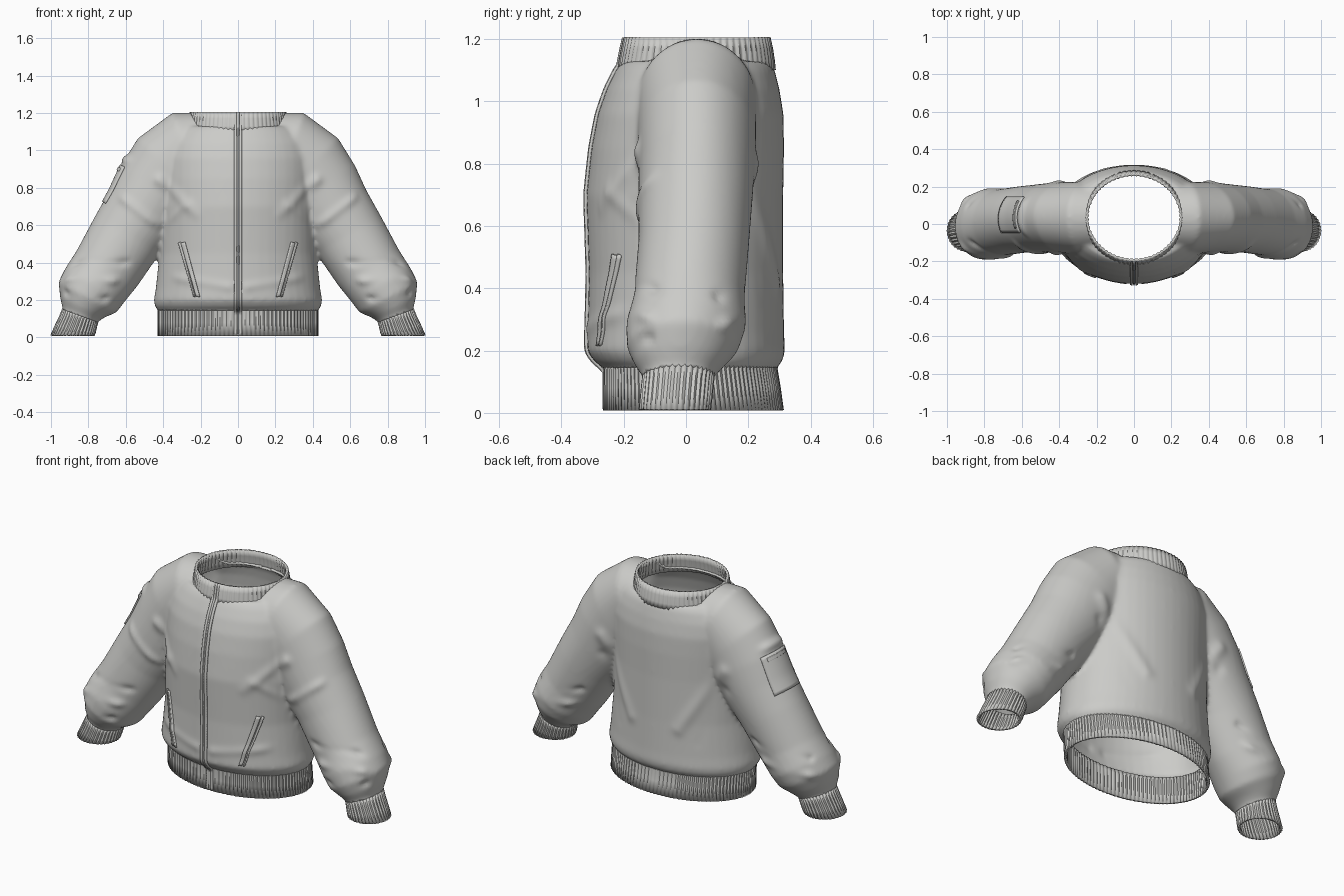
import bpy, bmesh
from math import sin, cos, pi, radians, exp, hypot
from mathutils import Vector
from mathutils.bvhtree import BVHTree
from mathutils.geometry import intersect_point_line

if "Cube" in bpy.data.objects:
    bpy.data.objects.remove(bpy.data.objects["Cube"])

fabric = bpy.data.materials.new("light_grey_fabric")
fabric.use_nodes = True
GREY = (0.6, 0.6, 0.58, 1)
fabric.diffuse_color = GREY
fabric.node_tree.nodes["Principled BSDF"].inputs["Base Color"].default_value = GREY


def add_object(name, bm, thickness=0, offset=0):
    """Turn a bmesh into a smooth shaded object, optionally thickened."""
    mesh = bpy.data.meshes.new(name)
    bm.to_mesh(mesh)
    bm.free()
    mesh.materials.clear()
    mesh.materials.append(fabric)
    obj = bpy.data.objects.new(name, mesh)
    bpy.context.collection.objects.link(obj)
    if thickness:
        solid = obj.modifiers.new("Thickness", "SOLIDIFY")
        solid.thickness, solid.offset = thickness, offset
    bpy.ops.object.select_all(action="DESELECT")
    obj.select_set(True)
    bpy.context.view_layer.objects.active = obj
    bpy.ops.object.shade_smooth_by_angle(angle=radians(45))
    return obj


def loft(bm, rings, side=1, segments=48, ribs=0, depth=0.0, caps=False):
    """Skin elliptical rings: (x, y, z, downward tilt, normal radius, y radius)."""
    loops = []
    for x, y, z, tilt, rn, ry in rings:
        t = radians(tilt)
        loop = []
        for i in range(segments):
            a = 2 * pi * i / segments
            k = depth * cos(ribs * a)
            u, v = (rn + k) * cos(a), (ry + k) * sin(a)
            loop.append(bm.verts.new((side * (x + u * sin(t)), y + v, z + u * cos(t))))
        loops.append(loop)
    for a, b in zip(loops, loops[1:]):
        for i in range(segments):
            j = (i + 1) % segments
            bm.faces.new((a[i], a[j], b[j], b[i]))
    if caps:
        bm.faces.new(loops[0])
        bm.faces.new(loops[-1])
    bmesh.ops.recalc_face_normals(bm, faces=bm.faces)


def flat_rings(rows):
    """Horizontal rings from (z, half width, front y, back y)."""
    return [(0, (f + b) / 2, z, 90, w, (b - f) / 2) for z, w, f, b in rows]


BODY = flat_rings([
    (0.10, 0.42, -0.255, 0.28), (0.145, 0.425, -0.265, 0.29), (0.165, 0.445, -0.295, 0.31),
    (0.20, 0.45, -0.318, 0.318), (0.26, 0.44, -0.316, 0.315), (0.45, 0.42, -0.312, 0.312),
    (0.70, 0.42, -0.32, 0.312), (0.85, 0.42, -0.304, 0.315), (0.96, 0.42, -0.283, 0.313),
    (1.04, 0.40, -0.255, 0.30), (1.10, 0.36, -0.225, 0.285), (1.13, 0.32, -0.205, 0.27)])

SLEEVE = [
    (0.08, 0.035, 1.0, 0, 0.205, 0.18), (0.28, 0.035, 1.005, 20, 0.208, 0.19),
    (0.36, 0.035, 0.89, 45, 0.248, 0.19), (0.42, 0.035, 0.80, 60, 0.238, 0.187),
    (0.50, 0.03, 0.68, 60, 0.215, 0.183), (0.59, 0.025, 0.55, 60, 0.20, 0.178),
    (0.70, 0.01, 0.37, 60, 0.188, 0.178), (0.765, 0.0, 0.28, 60, 0.182, 0.192),
    (0.805, -0.01, 0.215, 62, 0.175, 0.18), (0.832, -0.02, 0.16, 66, 0.13, 0.145),
    (0.843, -0.025, 0.118, 70, 0.10, 0.113), (0.86, -0.03, 0.07, 72, 0.10, 0.11)]

# Solid garment form, fused into one skin
bm = bmesh.new()
loft(bm, BODY, caps=True)
for s in (1, -1):
    loft(bm, SLEEVE, side=s, caps=True)
form = add_object("garment_form", bm)
remesh = form.modifiers.new("Fuse", "REMESH")
remesh.mode, remesh.voxel_size = "VOXEL", 0.0125
relax = form.modifiers.new("Relax", "SMOOTH")
relax.factor, relax.iterations = 0.5, 7
bpy.context.view_layer.update()
fused = form.evaluated_get(bpy.context.evaluated_depsgraph_get())
bm = bmesh.new()
bm.from_mesh(fused.to_mesh())
fused.to_mesh_clear()
bpy.data.objects.remove(form)

# Cloth folds: (start, end, width, height, sides)
BOTH = (1, -1)
FOLDS = [
    ((0.42, -0.15, 0.84), (0.24, -0.30, 0.66), 0.030, 0.014, BOTH),
    ((0.42, -0.15, 0.60), (0.27, -0.28, 0.72), 0.025, 0.012, BOTH),
    ((0.40, -0.18, 0.72), (0.30, -0.27, 0.76), 0.020, -0.012, BOTH),
    ((0.05, -0.31, 0.27), (0.40, -0.20, 0.33), 0.025, 0.007, BOTH),
    ((0.40, 0.22, 0.80), (0.16, 0.31, 0.42), 0.035, 0.012, BOTH),
    ((0.40, 0.22, 0.68), (0.28, 0.29, 0.35), 0.030, -0.010, BOTH),
    ((0.58, -0.16, 0.40), (0.90, -0.10, 0.40), 0.020, -0.010, BOTH),
    ((0.60, -0.18, 0.30), (0.95, -0.12, 0.31), 0.022, 0.012, BOTH),
    ((0.60, 0.18, 0.32), (0.95, 0.12, 0.28), 0.022, 0.012, BOTH),
    ((0.56, 0.18, 0.42), (0.88, 0.10, 0.37), 0.020, -0.010, BOTH),
    ((0.66, -0.18, 0.20), (0.93, -0.12, 0.24), 0.018, -0.010, BOTH),
    ((0.46, -0.15, 0.62), (0.64, -0.12, 0.76), 0.025, 0.010, BOTH),
    ((0.60, -0.08, 0.95), (0.60, 0.16, 0.95), 0.025, 0.014, (-1,)),
]
bm.normal_update()
moves = []
for v in bm.verts:
    lift = 0
    for a, b, width, height, sides in FOLDS:
        if (1 if v.co.x > 0 else -1) not in sides:
            continue
        p, a, b = Vector((abs(v.co.x), v.co.y, v.co.z)), Vector(a), Vector(b)
        near, t = intersect_point_line(p, a, b)
        near = a.lerp(b, min(1, max(0, t)))
        lift += height * exp(-((p - near).length / width) ** 2)
    moves.append((v, v.normal * lift))
for v, move in moves:
    v.co += move


def trim(inside, point, normal):
    """Cut the skin with a plane, only where inside() holds."""
    verts = [v for v in bm.verts if inside(v.co)]
    chosen = set(verts)
    edges = [e for e in bm.edges if all(v in chosen for v in e.verts)]
    faces = [f for f in bm.faces if all(v in chosen for v in f.verts)]
    bmesh.ops.bisect_plane(bm, geom=verts + edges + faces, plane_co=point,
                           plane_no=normal, clear_outer=True)


# Open the hem, the wrists and the neck
trim(lambda c: abs(c.x) < 0.52 and c.z < 0.25, (0, 0, 0.145), (0, 0, -1))
for s in (1, -1):
    trim(lambda c: s * c.x > 0.55 and c.z < 0.3, (s * 0.843, 0, 0.115), (s * 0.34, 0, -0.94))
NECK_Y, NECK_RX, NECK_RY = 0.035, 0.25, 0.235


def neck_distance(c):
    return hypot(c.x / NECK_RX, (c.y - NECK_Y) / NECK_RY)


bmesh.ops.delete(bm, geom=[f for f in bm.faces if f.calc_center_median().z > 0.9
                           and neck_distance(f.calc_center_median()) < 1], context="FACES")
for v in bm.verts:
    if v.is_boundary and v.co.z > 0.9:
        d = neck_distance(v.co)
        v.co.x /= d
        v.co.y = NECK_Y + (v.co.y - NECK_Y) / d
shell_bm = bm.copy()
add_object("jacket_shell", bm, 0.012, -1)

# Ribbed hem, collar and cuffs
HEM = flat_rings([(0.008, 0.422, -0.258, 0.306), (0.08, 0.422, -0.258, 0.296),
                  (0.14, 0.422, -0.258, 0.286), (0.165, 0.425, -0.262, 0.288)])
COLLAR = flat_rings([(1.10, 0.265, -0.212, 0.28), (1.13, 0.26, -0.208, 0.277),
                     (1.17, 0.255, -0.20, 0.271), (1.205, 0.25, -0.192, 0.263)])
CUFF = [(0.84, -0.023, 0.128, 70, 0.094, 0.108), (0.855, -0.028, 0.085, 74, 0.097, 0.108),
        (0.87, -0.032, 0.045, 80, 0.103, 0.108), (0.885, -0.036, 0.01, 90, 0.110, 0.108)]
surfaces = [BVHTree.FromBMesh(shell_bm)]
shell_bm.free()
for name, rings, side, ribs in (("hem_band", HEM, 1, 110), ("collar_band", COLLAR, 1, 64),
                                ("left_cuff", CUFF, 1, 36), ("right_cuff", CUFF, -1, 36)):
    bm = bmesh.new()
    loft(bm, rings, side, segments=ribs * 4, ribs=ribs, depth=0.0025)
    surfaces.append(BVHTree.FromBMesh(bm))
    add_object(name, bm, 0.012)


def patch(name, corners, direction, nu, nv, thickness):
    """Lay a thin cloth strip on the garment by casting a grid onto it."""
    a, b, c, d = map(Vector, corners)
    ray = Vector(direction).normalized()
    bm = bmesh.new()
    grid = []
    for i in range(nu + 1):
        row = []
        for j in range(nv + 1):
            start = a.lerp(b, j / nv).lerp(d.lerp(c, j / nv), i / nu)
            hits = [h for h in (t.ray_cast(start, ray) for t in surfaces) if h[0]]
            point = min(hits, key=lambda h: h[3])[0] if hits else start
            row.append(bm.verts.new(point - ray * 0.003))
        grid.append(row)
    for r, q in zip(grid, grid[1:]):
        for j in range(nv):
            bm.faces.new((r[j], r[j + 1], q[j + 1], q[j]))
    bmesh.ops.recalc_face_normals(bm, faces=bm.faces)
    add_object(name, bm, thickness)


# Front zipper: two tapes and a raised centre
def front_strip(name, x0, x1, thickness):
    patch(name, ((x0, -1, 0.012), (x1, -1, 0.012), (x1, -1, 1.203), (x0, -1, 1.203)),
          (0, 1, 0), 80, 2, thickness)


front_strip("zipper_left_tape", 0.007, 0.02, 0.012)
front_strip("zipper_right_tape", -0.02, -0.007, 0.012)
front_strip("zipper_teeth", -0.004, 0.004, 0.016)

# Slanted welt pockets
for s, side in ((1, "left"), (-1, "right")):
    for part, lo, hi in (("outer", 0.012, 0.022), ("inner", -0.012, 0.008)):
        patch(f"{side}_pocket_{part}_welt",
              ((s * (0.215 + lo), -1, 0.215), (s * (0.215 + hi), -1, 0.22),
               (s * (0.295 + hi), -1, 0.505), (s * (0.295 + lo), -1, 0.51)),
              (0, 1, 0), 20, 3, 0.012)

# Utility pocket and flap on the right sleeve
OUT = Vector((-0.866, 0, 0.5))
DOWN = Vector((-0.5, 0, -0.866))
TOP = Vector((-0.595, 0.05, 0.905)) + OUT * 0.4
for name, start, end, half, thick in (("sleeve_pocket", 0.0, 0.22, 0.095, 0.009),
                                      ("sleeve_pocket_zip", 0.015, 0.035, 0.07, 0.018)):
    y = Vector((0, half, 0))
    p, q = TOP + DOWN * start, TOP + DOWN * end
    patch(name, (p - y, p + y, q + y, q - y), -OUT, 12, 12, thick)
